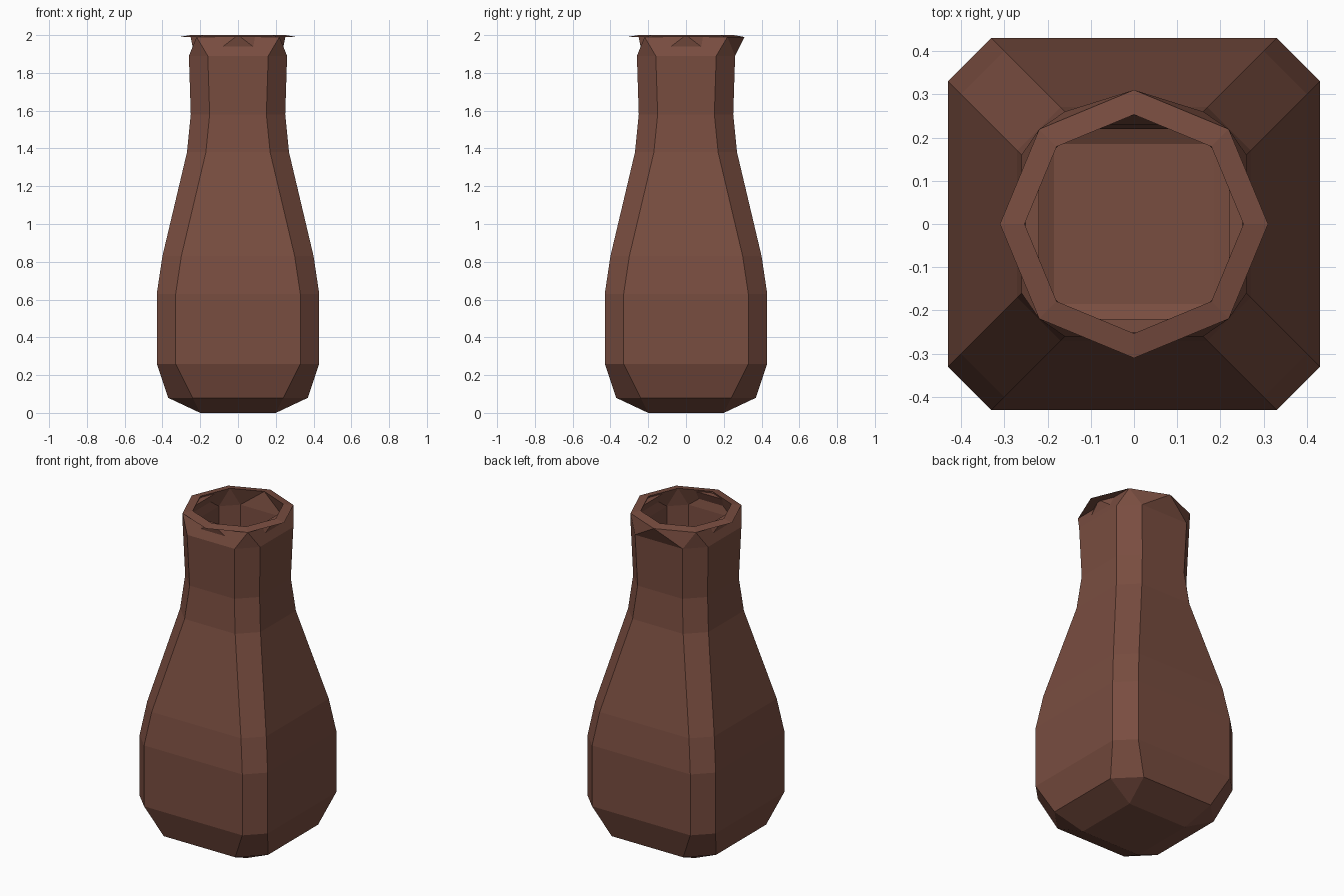
import bpy
import bmesh
from math import cos, sin, pi

cube = bpy.data.objects.get("Cube")
if cube:
    bpy.data.objects.remove(cube, do_unlink=True)

clay = bpy.data.materials.new("brown_clay")
clay.use_nodes = True
colour = (0.19, 0.074, 0.051, 1)
clay.diffuse_color = colour
clay.node_tree.nodes["Principled BSDF"].inputs["Base Color"].default_value = colour

WALL = 0.03
# Body profile: half width, half length of the flat side, height
PROFILE = [(0.37, 0.24, 0.08), (0.43, 0.33, 0.26), (0.43, 0.33, 0.63),
           (0.4, 0.3, 0.83), (0.27, 0.17, 1.38), (0.25, 0.15, 1.58),
           (0.26, 0.16, 1.89)]

bm = bmesh.new()


def turned(x, y, z, side):
    """Vertex turned by quarter turns around the axis."""
    for _ in range(side):
        x, y = -y, x
    return bm.verts.new((x, y, z))


def chamfered_ring(w, f, z):
    """Square ring with cut corners; each side gives its two end vertices."""
    return [turned(w, s * f, z, side) for side in range(4) for s in (-1, 1)]


def bridge(a, b):
    n = len(a)
    for i in range(n):
        j = (i + 1) % n
        bm.faces.new((a[i], a[j], b[j], b[i]))


def shell(offset):
    """Faceted body with a square floor; returns its top ring."""
    base, z0 = 0.2 - offset / 2, offset
    corners = [turned(base, -base, z0, side) for side in range(4)]
    rings = [chamfered_ring(w - offset, f - offset * 0.5, z + (offset if z < 0.2 else 0))
             for w, f, z in PROFILE]
    bm.faces.new(corners)
    low = rings[0]
    for i in range(4):
        c, d = corners[i], corners[(i + 1) % 4]
        bm.faces.new((c, d, low[2 * i + 1], low[2 * i]))
        bm.faces.new((c, low[2 * i], low[2 * i - 1]))
    for a, b in zip(rings, rings[1:]):
        bridge(a, b)
    return rings[-1]


def mouth_ring(r, z):
    """Octagon with points on the axes and on the diagonals."""
    return [bm.verts.new((r * cos(i * pi / 4), r * sin(i * pi / 4), z)) for i in range(8)]


def join_mouth(ring, mouth, fanned_sides):
    """Join the cut-corner neck to the mouth octagon."""
    for i in range(4):
        a, b = ring[2 * i], ring[2 * i + 1]
        before, mid, after = mouth[2 * i - 1], mouth[2 * i], mouth[2 * i + 1]
        if i in fanned_sides:
            bm.faces.new((a, mid, before))
            bm.faces.new((a, b, mid))
            bm.faces.new((b, after, mid))
        else:
            # Plain collar side with an overhanging lip
            bm.faces.new((a, b, after, before))
            bm.faces.new((before, after, mid))
        bm.faces.new((b, ring[(2 * i + 2) % 8], after))


# Outer and inner walls, joined by the rim
outer_top = shell(0)
inner_top = shell(WALL)
outer_mouth = mouth_ring(0.31, 1.99)
inner_mouth = mouth_ring(0.253, 2.0)
join_mouth(outer_top, outer_mouth, {1})
join_mouth(inner_top, inner_mouth, {0, 1, 2, 3})
bridge(outer_mouth, inner_mouth)

bmesh.ops.recalc_face_normals(bm, faces=bm.faces)
mesh = bpy.data.meshes.new("vase")
bm.to_mesh(mesh)
bm.free()
mesh.materials.append(clay)
vase = bpy.data.objects.new("vase", mesh)
bpy.context.collection.objects.link(vase)
